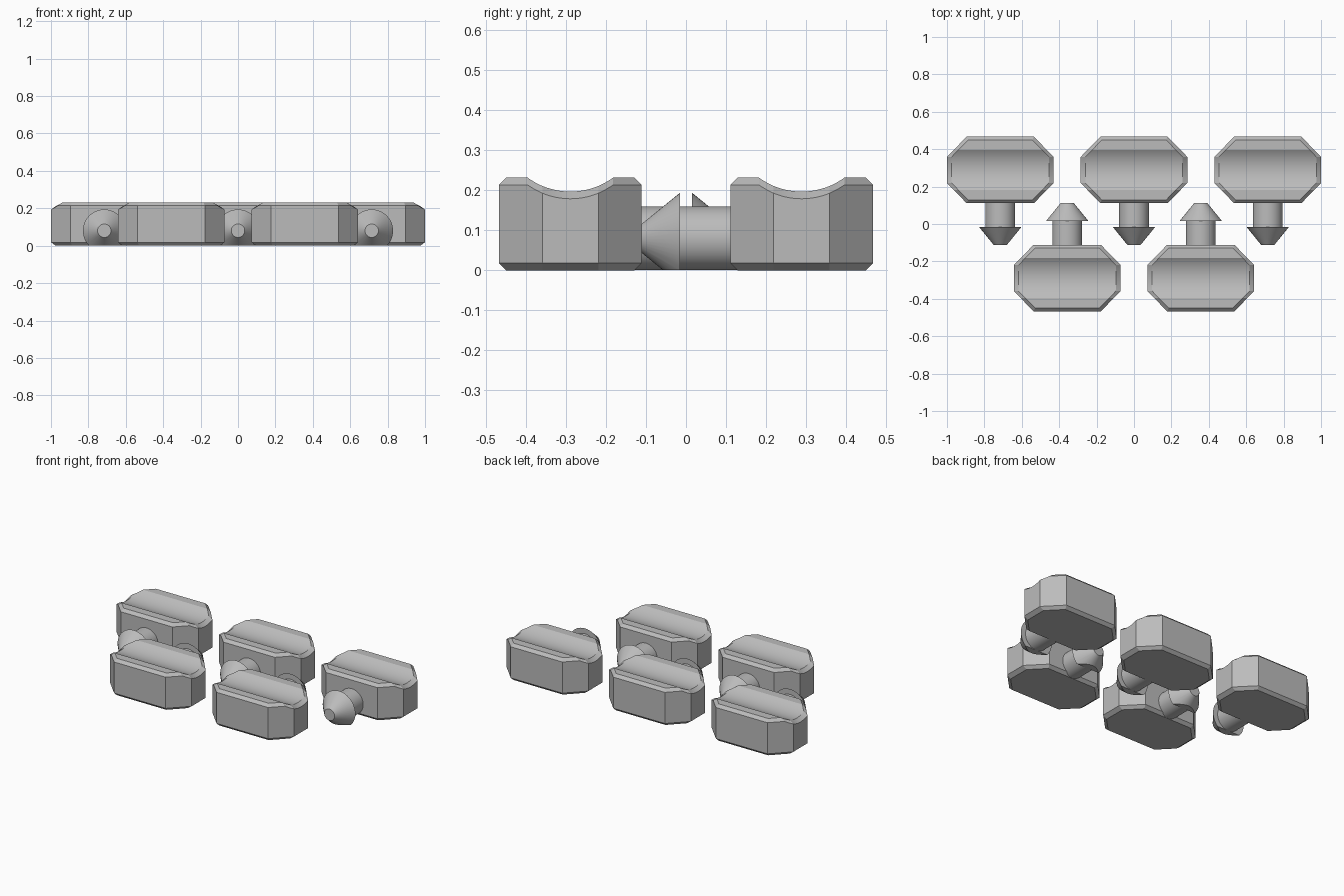
import bpy, bmesh, math
from mathutils import Matrix

if "Cube" in bpy.data.objects:
    bpy.data.objects.remove(bpy.data.objects["Cube"])

grey = bpy.data.materials.new("plain grey")
grey.diffuse_color = (0.5, 0.5, 0.5, 1)
grey.use_nodes = True
grey.node_tree.nodes["Principled BSDF"].inputs["Base Color"].default_value = grey.diffuse_color

HX, HY, C = 0.285, 0.178, 0.018      # block half sizes and chamfer
TOP, YC = 0.232, 0.289               # block height and row distance
GROOVE = 0.107                       # half width of the top groove


def finish(bm, name, x, flip):
    bmesh.ops.recalc_face_normals(bm, faces=bm.faces)
    if flip:
        bmesh.ops.rotate(bm, verts=bm.verts, matrix=Matrix.Rotation(math.pi, 3, 'Z'))
    mesh = bpy.data.meshes.new(name)
    bm.to_mesh(mesh)
    bm.free()
    mesh.materials.append(grey)
    ob = bpy.data.objects.new(name, mesh)
    ob.location.x = x
    bpy.context.collection.objects.link(ob)
    bpy.ops.object.select_all(action='DESELECT')
    ob.select_set(True)
    bpy.context.view_layer.objects.active = ob
    bpy.ops.object.shade_smooth_by_angle(angle=math.radians(20))


def groove_height(y):
    # circular trough running along x
    if abs(y) >= GROOVE:
        return TOP
    depth = 0.035
    r = (GROOVE ** 2 + depth ** 2) / (2 * depth)
    return TOP - depth + r - math.sqrt(r * r - y * y)


def section(y):
    # chamfered cross-section of the octagonal block at depth y
    wo = min(HX, HX - (abs(y) - 0.07) * 0.975)
    if abs(y) >= HY - 1e-6:
        wi, bottom, h = wo, C, TOP - C
        side = h
    else:
        wi = min(HX - C, wo - C * 1.4)
        bottom, h = 0, groove_height(y)
        side = h - C
    half = [(wi, bottom), (wo, C), (wo, side), (wi, h)]
    return half + [(-x, z) for x, z in reversed(half)]


def block(x, flip):
    bm = bmesh.new()
    half = [0.0125 * i for i in range(1, 9)] + [0.07, 0.0625, GROOVE, HY - C, HY]
    ys = sorted(set([0] + half + [-y for y in half]))
    rings = [[bm.verts.new((px, y + YC, pz)) for px, pz in section(y)] for y in ys]
    for a, b in zip(rings, rings[1:]):
        for i in range(8):
            j = (i + 1) % 8
            bm.faces.new((a[i], a[j], b[j], b[i]))
    bm.faces.new(rings[0])
    bm.faces.new(rings[-1])
    bmesh.ops.remove_doubles(bm, verts=bm.verts, dist=1e-5)
    bmesh.ops.dissolve_limit(bm, angle_limit=0.01, verts=bm.verts, edges=bm.edges)
    finish(bm, "grooved_block", x, flip)


def peg(x, flip):
    # shaft and barbed conical head, turned around the y axis
    profile = [(0, 0.13), (0.08, 0.13), (0.08, -0.015), (0.114, -0.015),
               (0.036, -0.111), (0, -0.111)]
    n = 48
    bm = bmesh.new()
    verts = [bm.verts.new((r, y, 0)) for r, y in profile]
    edges = [bm.edges.new(p) for p in zip(verts, verts[1:])]
    bmesh.ops.spin(bm, geom=verts + edges, cent=(0, 0, 0), axis=(0, 1, 0),
                   angle=2 * math.pi, steps=n)
    bmesh.ops.remove_doubles(bm, verts=bm.verts, dist=1e-5)
    bmesh.ops.translate(bm, verts=bm.verts, vec=(0, 0, 0.08))
    # flatten the underside where the head dips below the base
    cut = bmesh.ops.bisect_plane(bm, geom=bm.verts[:] + bm.edges[:] + bm.faces[:],
                                 plane_co=(0, 0, 0.0005), plane_no=(0, 0, -1),
                                 clear_outer=True)
    rim = [e for e in bm.edges if e.is_boundary]
    bmesh.ops.holes_fill(bm, edges=rim, sides=0)
    finish(bm, "barbed_peg", x, flip)


# three pieces at the back, two turned pieces at the front
for px, turned in [(-0.715, False), (0, False), (0.715, False), (-0.357, True), (0.357, True)]:
    block(px, turned)
    peg(px, turned)
